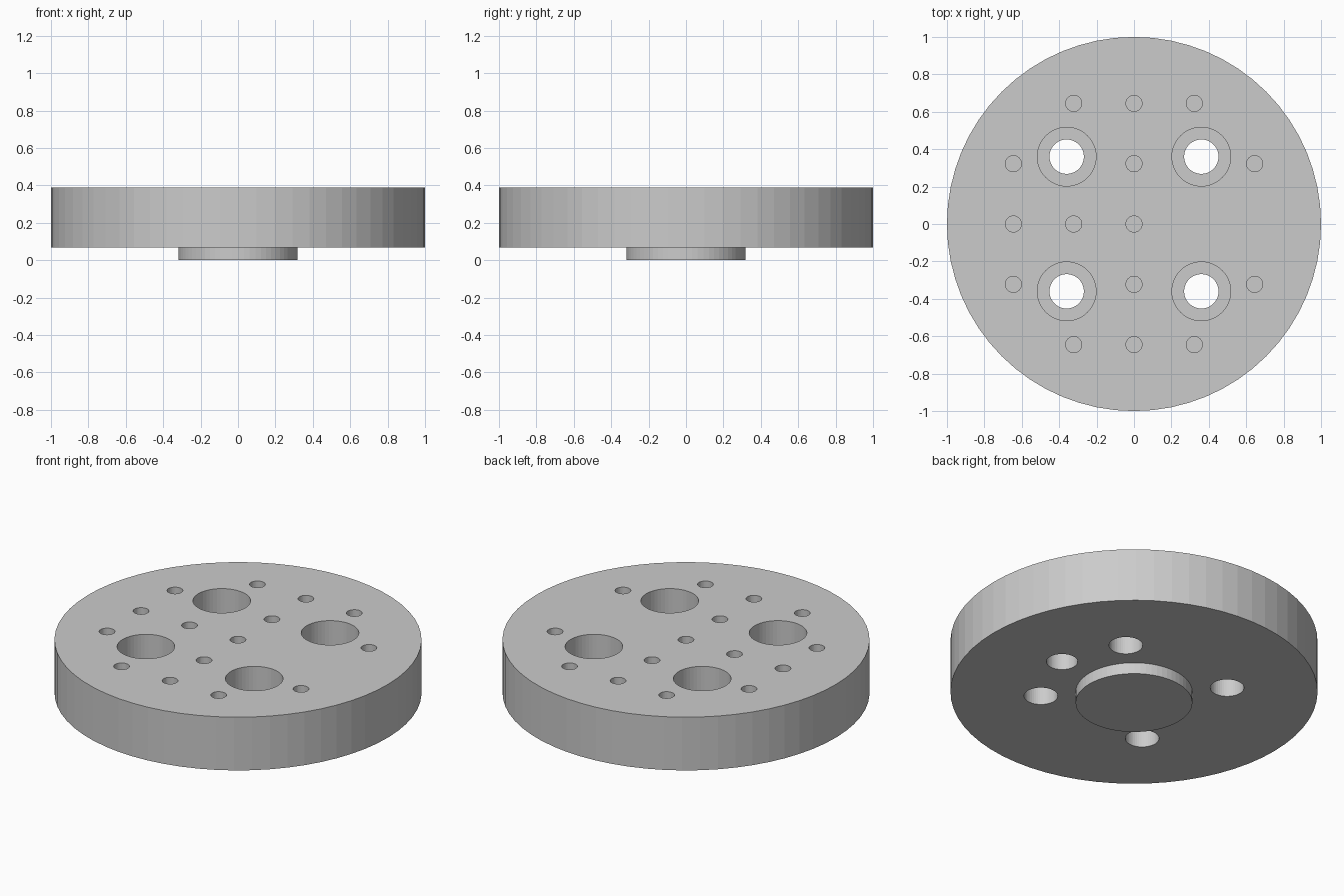
import bpy, bmesh, math

if "Cube" in bpy.data.objects:
    bpy.data.objects.remove(bpy.data.objects["Cube"])

BOSS_Z, TOP_Z = 0.068, 0.388
PITCH = 0.3225   # tapped hole grid
BOLT = 0.36      # bolt hole offset


def lathe(bm, profile, cx=0.0, cy=0.0, n=64):
    """Closed solid of revolution from (radius, z) points, bottom to top."""
    rings = [[bm.verts.new((cx + r * math.cos(2 * math.pi * i / n),
                            cy + r * math.sin(2 * math.pi * i / n), z))
              for i in range(n)] for r, z in profile]
    bm.faces.new(rings[0][::-1])
    bm.faces.new(rings[-1])
    for a, b in zip(rings, rings[1:]):
        for i in range(n):
            j = (i + 1) % n
            bm.faces.new((a[i], a[j], b[j], b[i]))


def make_object(name, bm):
    mesh = bpy.data.meshes.new(name)
    bm.to_mesh(mesh)
    bm.free()
    obj = bpy.data.objects.new(name, mesh)
    bpy.context.collection.objects.link(obj)
    return obj


# Disc with centring boss underneath
bm = bmesh.new()
lathe(bm, [(0.318, 0), (0.318, BOSS_Z), (1, BOSS_Z), (1, TOP_Z)])
plate = make_object("mounting_plate", bm)

bm = bmesh.new()
# Counterbored bolt holes
for x in (-BOLT, BOLT):
    for y in (-BOLT, BOLT):
        lathe(bm, [(0.092, -0.1), (0.092, TOP_Z - 0.18),
                   (0.157, TOP_Z - 0.18), (0.157, 0.5)], x, y, 48)

# Blind tapped holes on a grid, leaving out corners, bolts and pin area
for i in range(-2, 3):
    for j in range(-2, 3):
        corner = abs(i) == 2 and abs(j) == 2
        bolt = abs(i) == 1 and abs(j) == 1
        pin = i > 0 and j == 0
        if not (corner or bolt or pin):
            lathe(bm, [(0.043, TOP_Z - 0.24), (0.043, 0.5)],
                  i * PITCH, j * PITCH, 32)

# Blind locating pin hole from below
lathe(bm, [(0.085, -0.1), (0.085, BOSS_Z + 0.18)], 0.512, 0, 48)
cutter = make_object("hole_cutter", bm)
cutter.hide_render = True

# Cut the holes
mod = plate.modifiers.new("holes", 'BOOLEAN')
mod.operation = 'DIFFERENCE'
mod.solver = 'EXACT'
mod.object = cutter
bpy.context.view_layer.objects.active = plate
plate.select_set(True)
bpy.ops.object.modifier_apply(modifier=mod.name)
bpy.data.objects.remove(cutter, do_unlink=True)
